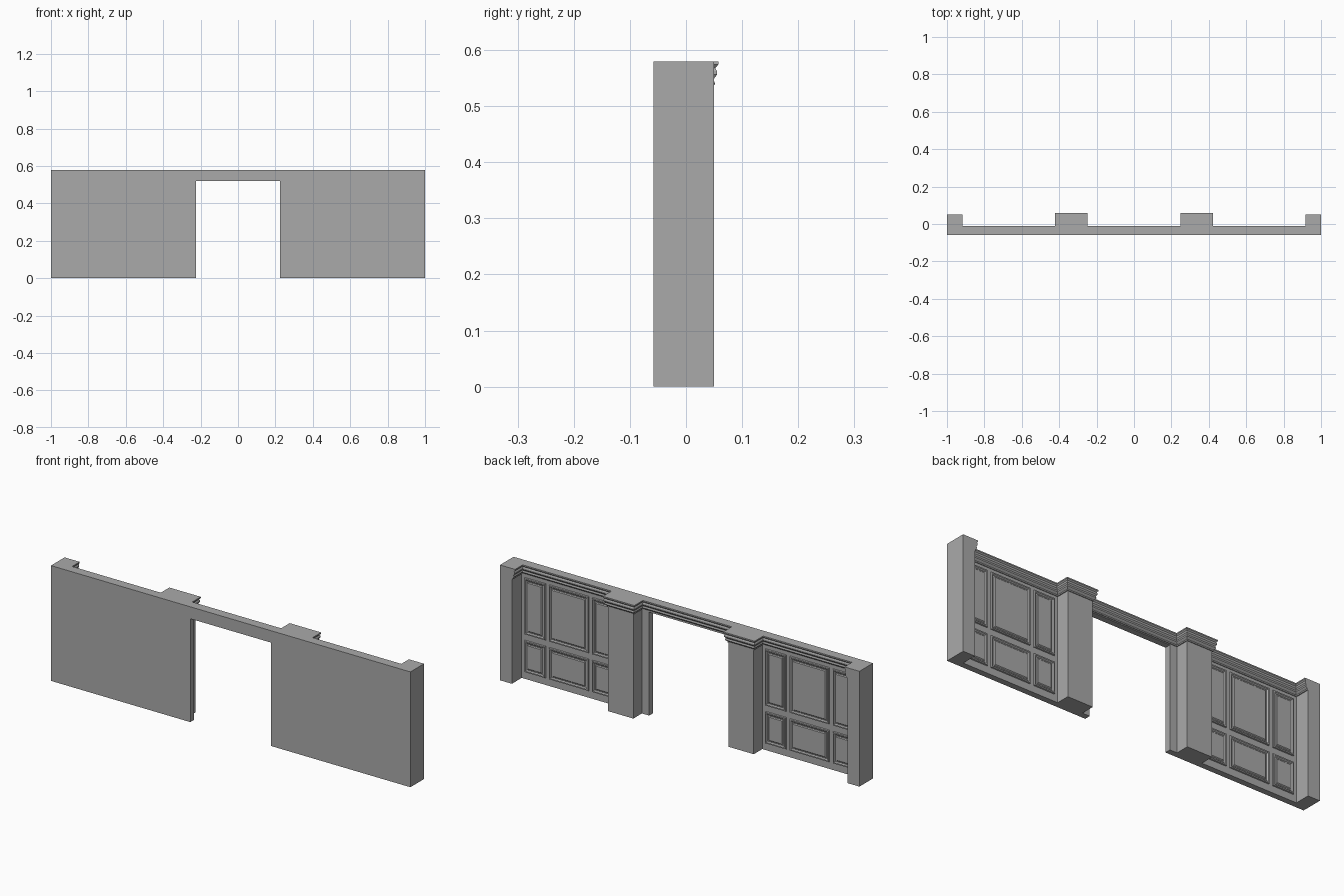
import bpy
import bmesh
from mathutils import Vector

cube = bpy.data.objects.get("Cube")
if cube:
    bpy.data.objects.remove(cube, do_unlink=True)

FRONT, WALL, PILLAR, END = -0.058, -0.028, 0.04, 0.05
TOP, DOOR_X, DOOR_Z = 0.58, 0.225, 0.52

grey = bpy.data.materials.new("plain grey")
grey.use_nodes = True
colour = (0.4, 0.4, 0.4, 1)
grey.diffuse_color = colour
grey.node_tree.nodes["Principled BSDF"].inputs["Base Color"].default_value = colour


def finish(bm, name):
    bmesh.ops.recalc_face_normals(bm, faces=bm.faces[:])
    mesh = bpy.data.meshes.new(name)
    bm.to_mesh(mesh)
    bm.free()
    mesh.materials.append(grey)
    obj = bpy.data.objects.new(name, mesh)
    bpy.context.collection.objects.link(obj)
    return obj


def extrude_plan(name, plan, z0, z1):
    bm = bmesh.new()
    face = bm.faces.new([bm.verts.new((x, y, z0)) for x, y in plan])
    new = bmesh.ops.extrude_face_region(bm, geom=[face])["geom"]
    bmesh.ops.translate(bm, vec=(0, 0, z1 - z0),
                        verts=[v for v in new if isinstance(v, bmesh.types.BMVert)])
    return finish(bm, name)


def bridge(bm, a, b, closed):
    n = len(a)
    for i in range(n if closed else n - 1):
        j = (i + 1) % n
        bm.faces.new((a[i], a[j], b[j], b[i]))


# Inner outline of one half, from the end pillar to the doorway
outline = [(0.934, END), (0.934, WALL), (0.405, WALL), (0.405, PILLAR),
           (0.265, PILLAR), (0.265, WALL)]

# Wall halves with their pillars, and the lintel over the doorway
half = [(1, FRONT), (1, END)] + outline + [(DOOR_X, WALL), (DOOR_X, FRONT)]
for side, s in (("left", 1), ("right", -1)):
    extrude_plan(side + "_wall", [(s * x, y) for x, y in half], 0, TOP)
extrude_plan("door_lintel", [(-DOOR_X, FRONT), (DOOR_X, FRONT),
                             (DOOR_X, WALL), (-DOOR_X, WALL)], DOOR_Z, TOP)

# Crown moulding: (outward, height) profile mitred around the pillars
profile = [(0, 0.525), (0.004, 0.525), (0.004, 0.531), (0.01, 0.537),
           (0.012, 0.54), (0.01, 0.545), (0.01, 0.549), (0.015, 0.556),
           (0.015, 0.563), (0.012, 0.568), (0.0175, 0.574), (0.0175, TOP), (0, TOP)]
path = [Vector((-x, y)) for x, y in outline] + [Vector(p) for p in reversed(outline)]
normals = []
for p, q in zip(path, path[1:]):
    d = (q - p).normalized()
    normals.append(Vector((-d.y, d.x)))
bm = bmesh.new()
rings = []
for i, p in enumerate(path):
    if i == 0:
        out = normals[0]
    elif i == len(path) - 1:
        out = normals[-1]
    else:
        out = normals[i - 1] + normals[i]
    rings.append([bm.verts.new((*(p + out * o), z)) for o, z in profile])
for a, b in zip(rings, rings[1:]):
    bridge(bm, a, b, True)
bm.faces.new(rings[0])
bm.faces.new(rings[-1])
finish(bm, "crown_moulding")

# Wainscot panels: nested rectangles of (inset, relief)
steps = [(0, 0), (0.002, 0.006), (0.008, 0.006), (0.013, 0.001),
         (0.018, 0.001), (0.022, 0.005)]


def panel(name, x0, x1, z0, z1):
    bm = bmesh.new()
    loops = []
    for inset, relief in steps:
        a, b, c, d = x0 + inset, x1 - inset, z0 + inset, z1 - inset
        loops.append([bm.verts.new((x, WALL + relief, z))
                      for x, z in ((a, c), (b, c), (b, d), (a, d))])
    for p, q in zip(loops, loops[1:]):
        bridge(bm, p, q, True)
    bm.faces.new(loops[-1])
    bm.faces.new(loops[0])
    finish(bm, name)


columns = {"inner": (0.423, 0.54), "middle": (0.56, 0.78), "outer": (0.80, 0.917)}
rows = {"lower": (0.035, 0.195), "upper": (0.225, 0.51)}
for side, s in (("left", 1), ("right", -1)):
    for col, xs in columns.items():
        x0, x1 = sorted(s * x for x in xs)
        for row, (z0, z1) in rows.items():
            panel(f"{side}_{row}_{col}_panel", x0, x1, z0, z1)
